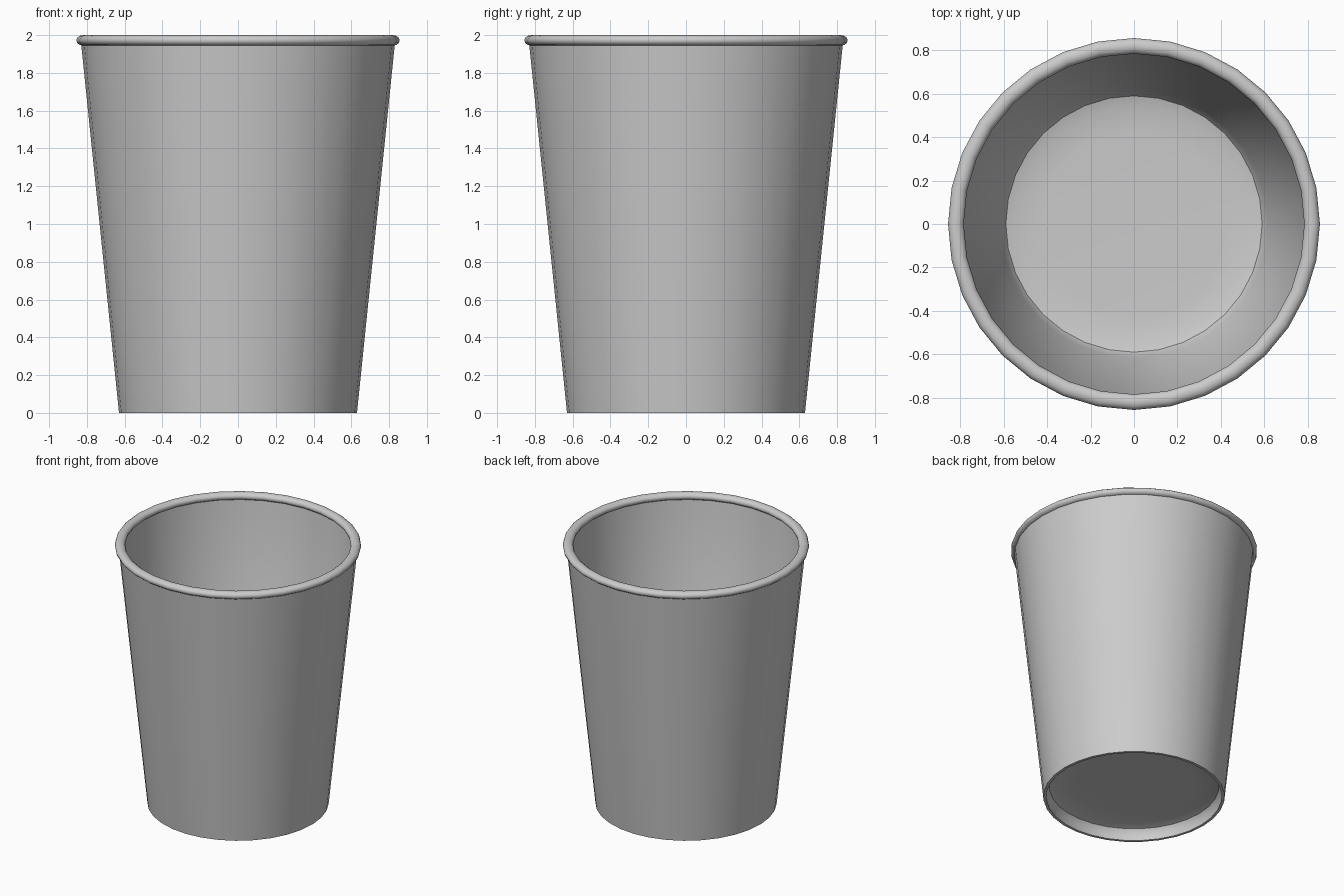
import bpy, bmesh, math

if "Cube" in bpy.data.objects:
    bpy.data.objects.remove(bpy.data.objects["Cube"])

SEGS = 32


def wall_r(z):
    # outer radius of the tapered wall at height z
    return 0.63 + 0.1026 * z


def lathe(name, profile, closed=False):
    # revolve (radius, z) points round the z axis
    bm = bmesh.new()
    rings = []
    for r, z in profile:
        if r < 1e-6:
            rings.append([bm.verts.new((0, 0, z))] * SEGS)
        else:
            rings.append([bm.verts.new((r * math.cos(math.tau * i / SEGS),
                                        r * math.sin(math.tau * i / SEGS), z))
                          for i in range(SEGS)])
    pairs = list(zip(rings, rings[1:]))
    if closed:
        pairs.append((rings[-1], rings[0]))
    for a, b in pairs:
        for i in range(SEGS):
            j = (i + 1) % SEGS
            bm.faces.new(list(dict.fromkeys((a[i], a[j], b[j], b[i]))))
    bmesh.ops.recalc_face_normals(bm, faces=bm.faces)
    mesh = bpy.data.meshes.new(name)
    bm.to_mesh(mesh)
    bm.free()
    obj = bpy.data.objects.new(name, mesh)
    bpy.context.collection.objects.link(obj)
    bpy.ops.object.select_all(action='DESELECT')
    obj.select_set(True)
    bpy.context.view_layer.objects.active = obj
    bpy.ops.object.shade_smooth_by_angle(angle=math.radians(40))
    return obj


# cup body: floor, inner wall, outer wall, foot lip and recessed underside
t = 0.02
inside = [(0, 0.12), (0.42, 0.12), (0.54, 0.125), (0.59, 0.14), (0.615, 0.18)]
outside = [(wall_r(1.97) - t, 1.97), (wall_r(1.97), 1.97), (wall_r(0), 0)]
under = [(wall_r(0) - t, 0), (0.612, 0.05), (0.59, 0.083), (0.54, 0.097),
         (0.42, 0.10), (0, 0.10)]
lathe("cup_body", inside + outside + under)

# rolled rim
rim = [(0.82 + 0.036 * math.cos(math.tau * k / 12),
        1.972 + 0.028 * math.sin(math.tau * k / 12)) for k in range(12)]
lathe("rolled_rim", rim, closed=True)
